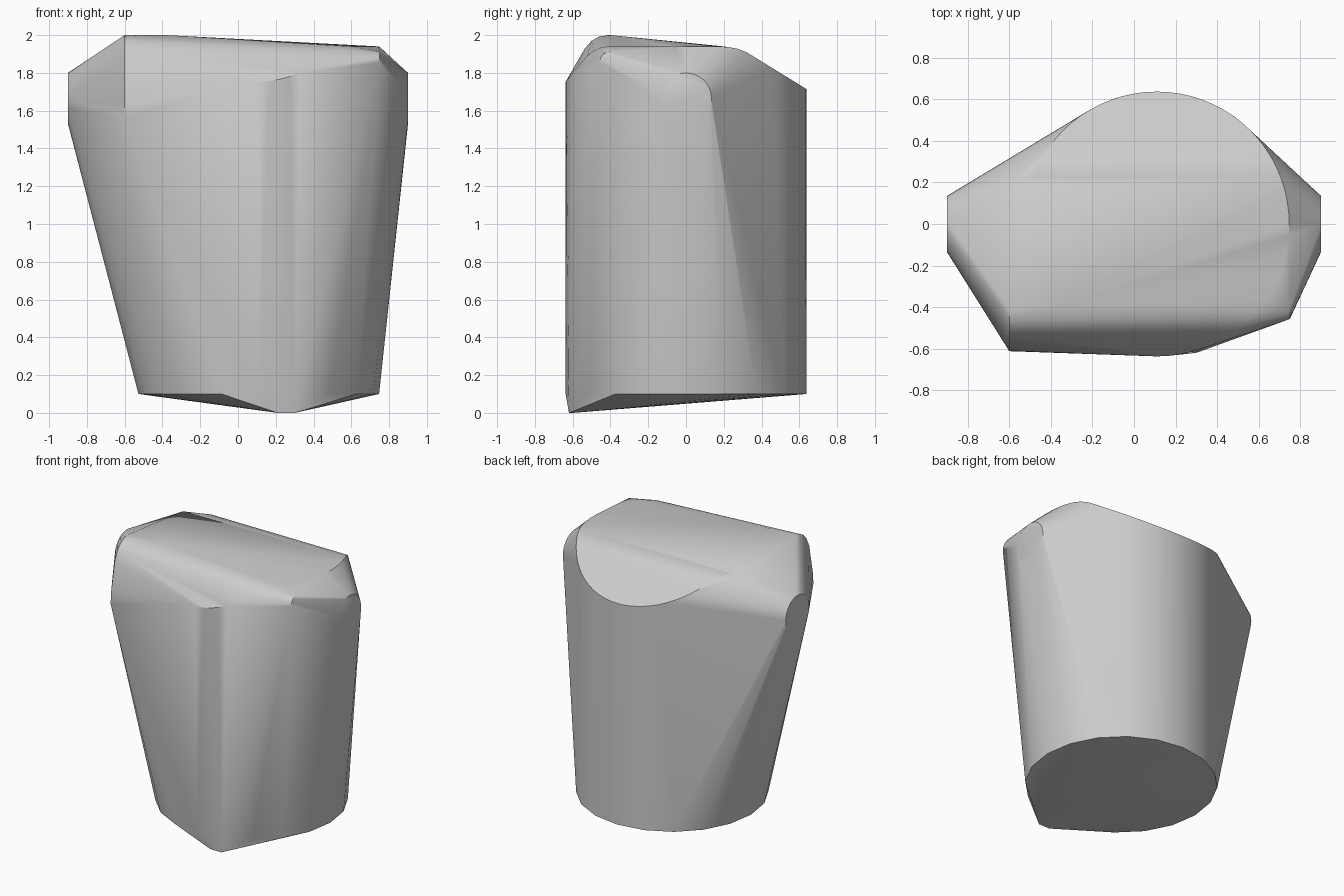
import bpy, bmesh, math
from math import cos, sin, tau

if "Cube" in bpy.data.objects:
    bpy.data.objects.remove(bpy.data.objects["Cube"], do_unlink=True)

grey = bpy.data.materials.new("plain grey")
grey.use_nodes = True
grey.diffuse_color = (0.6, 0.6, 0.6, 1)
grey.node_tree.nodes["Principled BSDF"].inputs["Base Color"].default_value = (0.6, 0.6, 0.6, 1)

CX, R = 0.11, 0.637      # main barrel axis and radius


def lerp_profile(profile, y):
    for (y0, z0), (y1, z1) in zip(profile, profile[1:]):
        if y <= y1:
            return z0 + (z1 - z0) * (y - y0) / (y1 - y0)
    return profile[-1][1]


points = []

# barrel rim, trimmed by a rounded roof profile (y, z)
roof = [(-0.64, 1.75), (-0.58, 1.825), (-0.51, 1.905), (-0.46, 1.932), (-0.41, 1.94),
        (0.2, 1.94), (0.26, 1.932), (0.32, 1.91), (0.64, 1.713)]
for i in range(72):
    a = tau * i / 72
    y = R * sin(a)
    points.append((CX + R * cos(a), y, lerp_profile(roof, y)))

# barrel foot, with coarser sides
for i in range(20):
    a = tau * i / 20
    points.append((CX + R * cos(a), R * sin(a), 0.1))

# round side lugs
for side in (-1, 1):
    for i in range(32):
        a = tau * i / 32
        points.append((side * 0.9, 0.135 * cos(a), 1.665 + 0.135 * sin(a)))

# raised front corner, end of the top bar, and its rear corner
for y, z in [(-0.612, 1.57), (-0.61, 1.64), (-0.565, 1.865), (-0.535, 1.93),
             (-0.5, 1.97), (-0.46, 1.992), (-0.41, 2.0)]:
    points.append((-0.6, y, z))
points.append((-0.38, -0.4, 2.0))
points.append((-0.585, 0.2, 1.94))
for y, z in [(-0.457, 1.855), (-0.452, 1.88), (-0.435, 1.902), (-0.41, 1.912)]:
    points.append((0.75, y, z))

# small toe under the front
for x in (0.21, 0.30):
    for y in (-0.62, -0.6):
        points.append((x, y, 0))

# wrap everything in one tight skin
bm = bmesh.new()
for p in points:
    bm.verts.new(p)
hull = bmesh.ops.convex_hull(bm, input=bm.verts[:])
loose = [v for v in bm.verts if not v.link_faces]
bmesh.ops.delete(bm, geom=loose, context="VERTS")
bmesh.ops.dissolve_limit(bm, angle_limit=math.radians(0.5), verts=bm.verts[:], edges=bm.edges[:])
bmesh.ops.recalc_face_normals(bm, faces=bm.faces[:])

mesh = bpy.data.meshes.new("body_shell")
bm.to_mesh(mesh)
bm.free()
mesh.materials.append(grey)
body = bpy.data.objects.new("body_shell", mesh)
bpy.context.collection.objects.link(body)
bpy.ops.object.select_all(action="DESELECT")
body.select_set(True)
bpy.context.view_layer.objects.active = body
bpy.ops.object.shade_smooth_by_angle(angle=math.radians(30))
